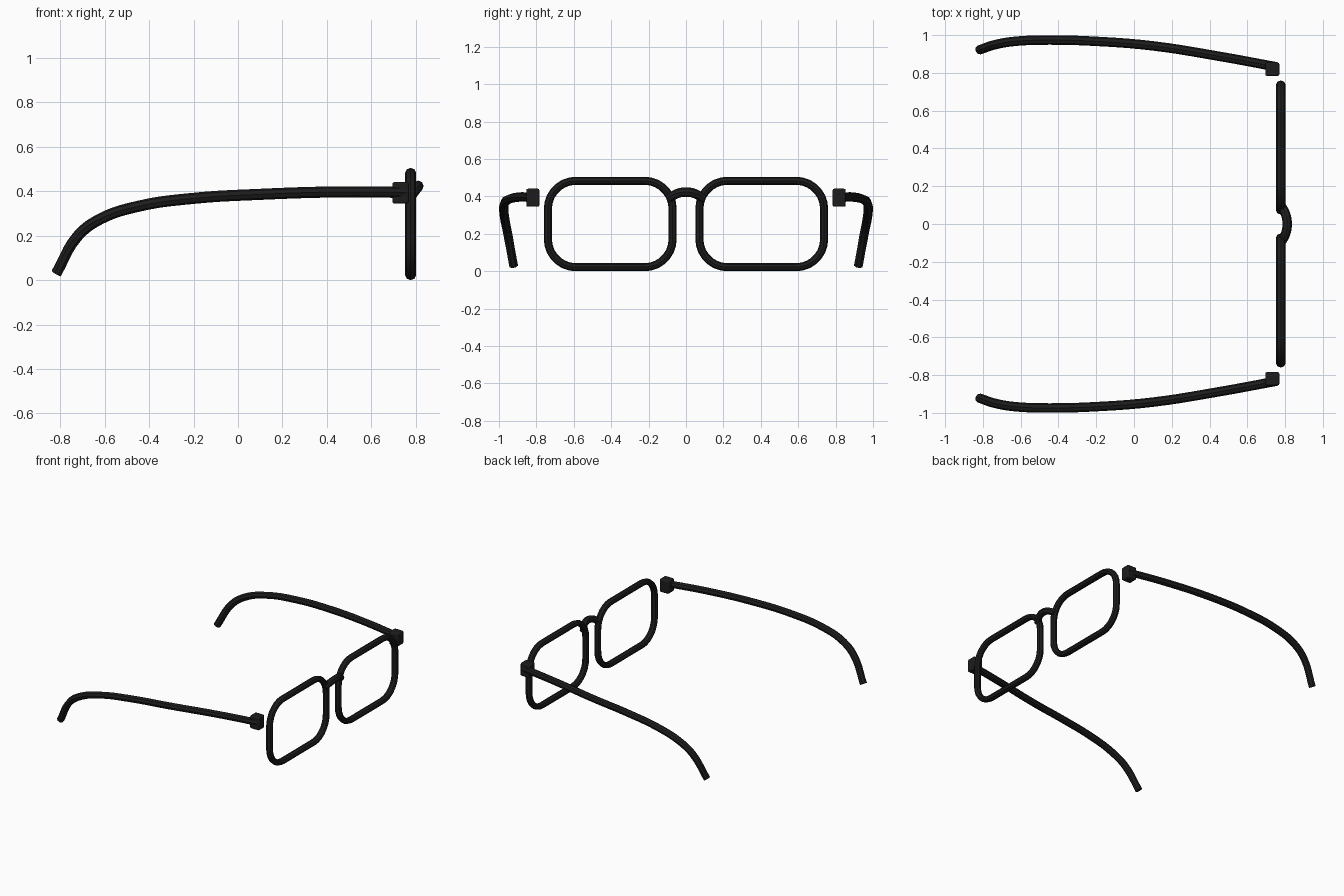
import bpy, math
from mathutils import Vector

if "Cube" in bpy.data.objects:
    bpy.data.objects.remove(bpy.data.objects["Cube"])

black = bpy.data.materials.new("black_plastic")
black.diffuse_color = (0.012, 0.012, 0.012, 1)
black.use_nodes = True
black.node_tree.nodes["Principled BSDF"].inputs["Base Color"].default_value = black.diffuse_color


def finish(obj, angle=30):
    obj.data.materials.clear()
    obj.data.materials.append(black)
    bpy.ops.object.select_all(action='DESELECT')
    obj.select_set(True)
    bpy.context.view_layer.objects.active = obj
    bpy.ops.object.shade_smooth_by_angle(angle=math.radians(angle))


def tube(name, pts, radius, cyclic=False, smooth=False, steps=5, twist='MINIMUM'):
    """Eight-sided tube swept along a path, returned as a mesh object."""
    cu = bpy.data.curves.new(name, 'CURVE')
    cu.dimensions = '3D'
    cu.twist_mode = twist
    cu.bevel_depth = radius
    cu.bevel_resolution = 2
    cu.use_fill_caps = not cyclic
    if smooth:
        sp = cu.splines.new('BEZIER')
        sp.bezier_points.add(len(pts) - 1)
        for bp, p in zip(sp.bezier_points, pts):
            bp.co = p
            bp.handle_left_type = bp.handle_right_type = 'AUTO'
        sp.resolution_u = steps
    else:
        sp = cu.splines.new('POLY')
        sp.points.add(len(pts) - 1)
        for q, p in zip(sp.points, pts):
            q.co = (*p, 1)
    sp.use_cyclic_u = cyclic
    tmp = bpy.data.objects.new(name + "_path", cu)
    bpy.context.collection.objects.link(tmp)
    deps = bpy.context.evaluated_depsgraph_get()
    mesh = bpy.data.meshes.new_from_object(tmp.evaluated_get(deps))
    bpy.data.objects.remove(tmp)
    obj = bpy.data.objects.new(name, mesh)
    bpy.context.collection.objects.link(obj)
    finish(obj)
    return obj


def rounded_rect(hw, hh, r, n=7):
    pts = []
    for k, (sy, sz) in enumerate([(1, 1), (-1, 1), (-1, -1), (1, -1)]):
        for i in range(n + 1):
            a = math.pi / 2 * (k + i / n)
            pts.append((0, sy * (hw - r) + r * math.cos(a), sz * (hh - r) + r * math.sin(a)))
    return pts


# Temple arm centre line, from hinge to ear tip (right-hand side)
arm_path = [(0.755, 0.832, 0.395), (0.45, 0.888, 0.397), (0.1, 0.943, 0.386),
            (-0.2, 0.967, 0.368), (-0.45, 0.974, 0.332), (-0.62, 0.968, 0.275),
            (-0.72, 0.953, 0.2), (-0.818, 0.922, 0.03)]

for side, s in (("left", -1), ("right", 1)):
    # Lens rim, slightly deeper than it is wide
    t = 0.0215
    rim = tube(side + "_rim", rounded_rect(0.355 - t, 0.2525 - t, 0.15), t, cyclic=True)
    rim.location = (0.777, s * 0.405, 0.2525)
    rim.scale = (1.15, 1, 1)

    # Hinge block
    bpy.ops.mesh.primitive_cube_add(size=1, location=(0.732, s * 0.819, 0.393))
    hinge = bpy.context.object
    hinge.name = side + "_hinge"
    hinge.scale = (0.074, 0.07, 0.096)
    bpy.ops.object.transform_apply(location=False, rotation=False, scale=True)
    bev = hinge.modifiers.new("bevel", 'BEVEL')
    bev.width = 0.008
    bev.segments = 2
    finish(hinge)

    # Temple arm
    tube(side + "_temple", [(x, s * y, z) for x, y, z in arm_path], 0.025,
         smooth=True, twist='Z_UP')

# Nose bridge, arched up and forward
tube("bridge", [(0.782, -0.092, 0.386), (0.803, -0.05, 0.414), (0.811, 0, 0.423),
                (0.803, 0.05, 0.414), (0.782, 0.092, 0.386)], 0.025,
     smooth=True, steps=4, twist='Z_UP')
